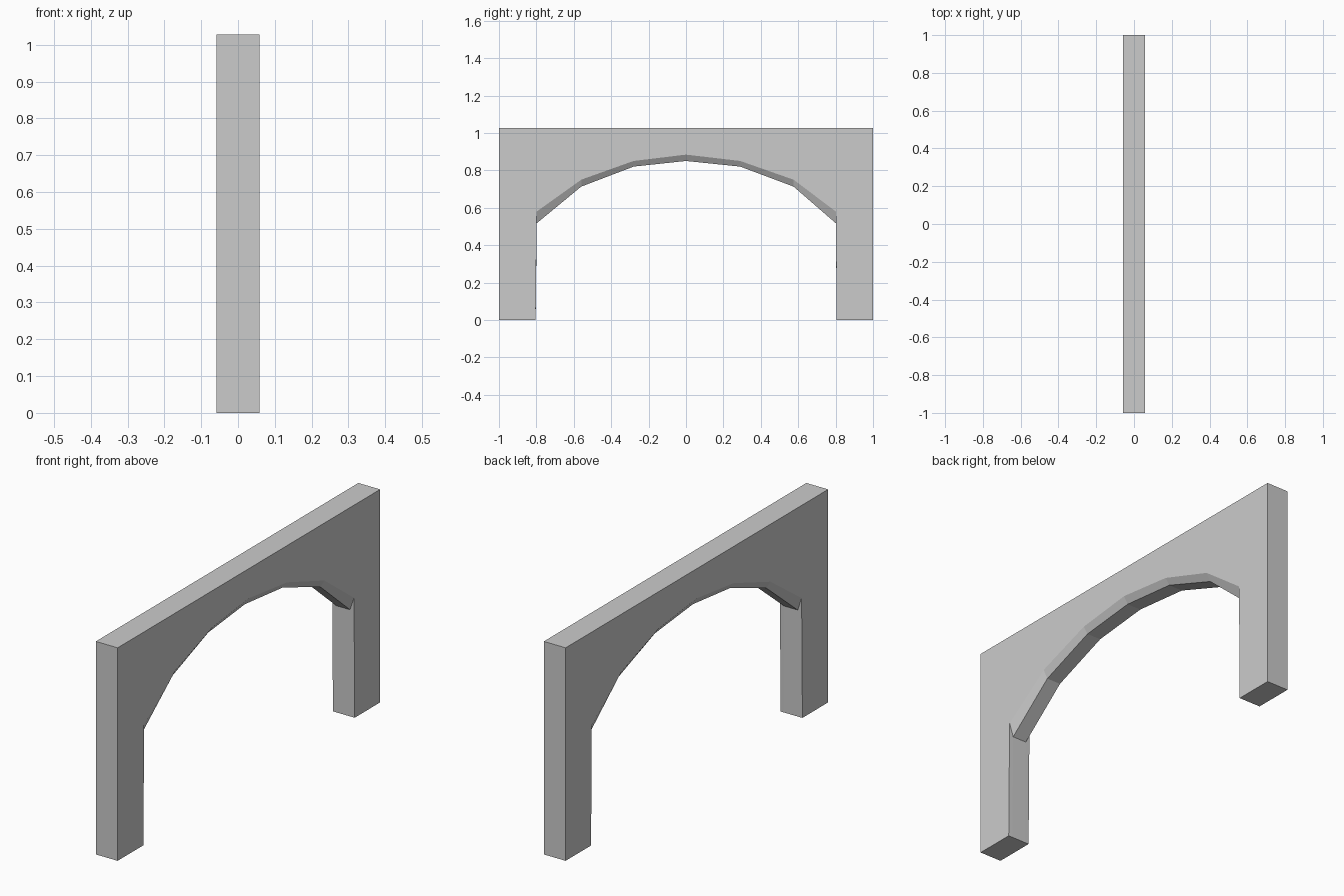
import bpy, bmesh

if "Cube" in bpy.data.objects:
    bpy.data.objects.remove(bpy.data.objects["Cube"])

HALF_X, RIDGE_X, TOP = 0.058, 0.037, 1.027

# Arch edge: (y, height on the wall face, height on the lowered soffit)
ARCH = [(-0.798, 0.58, 0.517), (-0.56, 0.75, 0.713), (-0.28, 0.85, 0.82),
        (0.0, 0.884, 0.85), (0.29, 0.85, 0.82), (0.575, 0.75, 0.713),
        (0.801, 0.58, 0.517)]

bm = bmesh.new()


def opening(x, col):
    """Inner outline of the opening at one depth, foot to foot."""
    pts = [(-0.804, 0)] + [(p[0], p[col]) for p in ARCH] + [(0.806, 0)]
    return [bm.verts.new((x, y, z)) for y, z in pts]


# Inside of the opening, with a bevelled rim on both wall faces
rows = [opening(-HALF_X, 1), opening(-RIDGE_X, 2),
        opening(RIDGE_X, 2), opening(HALF_X, 1)]
for a, b in zip(rows, rows[1:]):
    for i in range(len(a) - 1):
        bm.faces.new((a[i], a[i + 1], b[i + 1], b[i]))

# Wall faces
outer = []
for x, row in ((-HALF_X, rows[0]), (HALF_X, rows[-1])):
    o = [bm.verts.new((x, y, z)) for y, z in
         ((1, 0), (1, TOP), (-1, TOP), (-1, 0))]
    bm.faces.new(row + o)
    outer.append(o)

# Ends and top
l, r = outer
for i in range(3):
    bm.faces.new((l[i], l[i + 1], r[i + 1], r[i]))

# Feet
for corner, end in ((0, -1), (3, 0)):
    bm.faces.new([l[corner]] + [row[end] for row in rows] + [r[corner]])

bmesh.ops.recalc_face_normals(bm, faces=bm.faces)
mesh = bpy.data.meshes.new("arch_wall")
bm.to_mesh(mesh)
bm.free()
bpy.context.collection.objects.link(bpy.data.objects.new("arch_wall", mesh))
